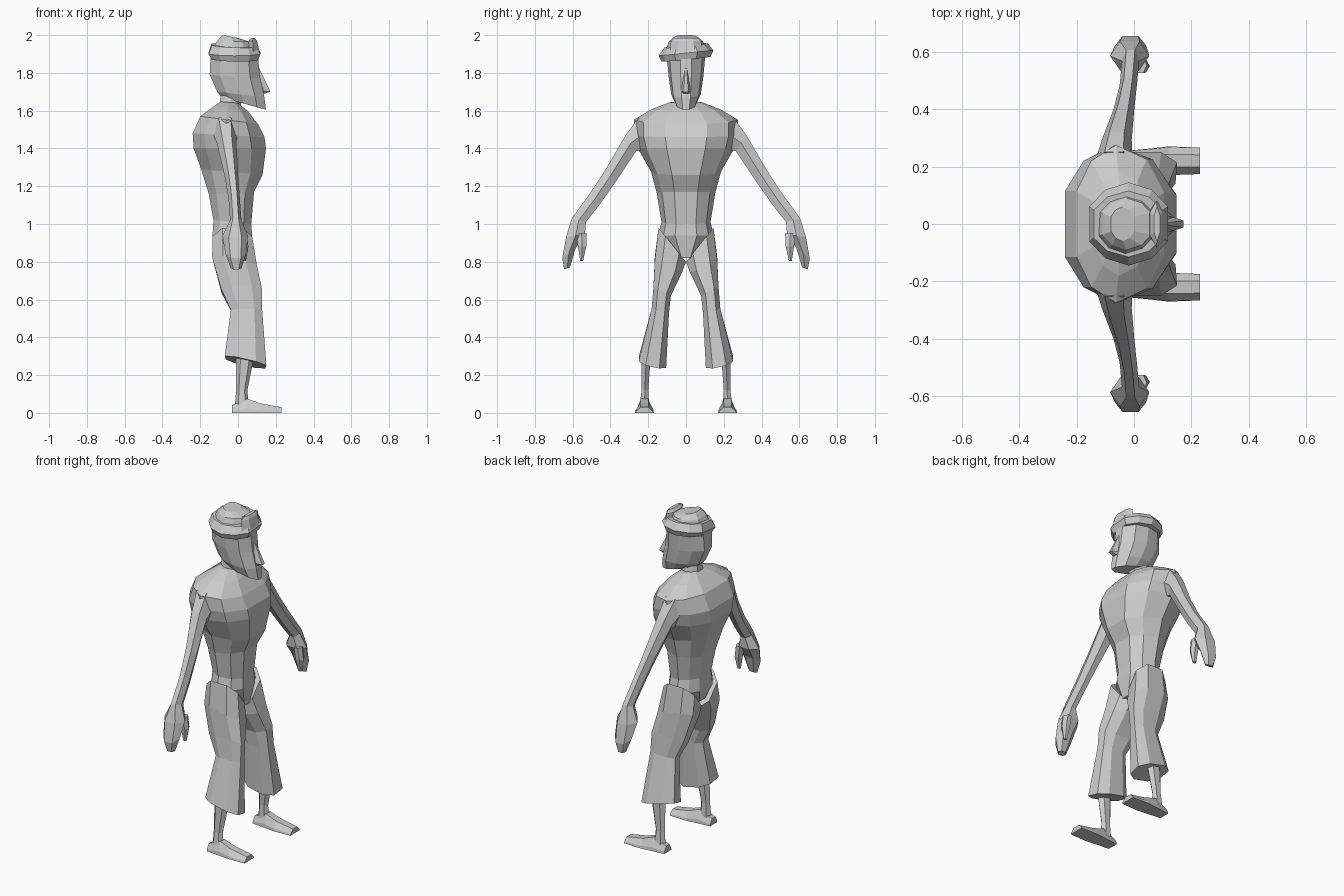
import bpy, bmesh
from mathutils import Vector

grey = bpy.data.materials.new("plain grey")
grey.diffuse_color = (0.6, 0.6, 0.6, 1)

# Half cross-sections: (position from a to b, fraction of half width)
BODY = [(0, .42), (.17, .8), (.45, 1), (.8, .82), (1, .4)]
HEAD = [(0, .4), (.2, .85), (.5, 1), (.8, .85), (1, .3)]
HAT = [(0, .42), (.2, .82), (.5, 1), (.8, .82), (1, .42)]
LIMB = [(0, .5), (.5, 1), (1, .5)]
LEG = [(0, .45), (.25, .95), (.75, 1), (1, .5)]
FOOT = [(0, 1), (.3, .95), (1, .45)]


def loft(name, rings, shape, mirror=False):
    """Skin rings given as (start, end, half-width vector)."""
    bm = bmesh.new()
    loops = []
    for a, b, side in rings:
        a, b, side = Vector(a), Vector(b), Vector(side)
        pts = [a.lerp(b, t) + side * s for t, s in shape]
        pts += [a.lerp(b, t) - side * s for t, s in reversed(shape)]
        loops.append([bm.verts.new(p) for p in pts])
    n = len(loops[0])
    for lo, hi in zip(loops, loops[1:]):
        for i in range(n):
            j = (i + 1) % n
            bm.faces.new((lo[i], lo[j], hi[j], hi[i]))
    bm.faces.new(loops[0])
    bm.faces.new(loops[-1])
    bmesh.ops.recalc_face_normals(bm, faces=bm.faces[:])
    mesh = bpy.data.meshes.new(name)
    bm.to_mesh(mesh)
    bm.free()
    mesh.materials.append(grey)
    obj = bpy.data.objects.new(name, mesh)
    bpy.context.collection.objects.link(obj)
    if mirror:
        mod = obj.modifiers.new("mirror", 'MIRROR')
        mod.use_axis = (False, True, False)
    return obj


def upright(name, rows, shape, tilt=0):
    """Centred part; rows are (back x, back z, front x, front z, half width)."""
    return loft(name, [((xb, 0, zb), (xf, 0, zf), (0, w, w * tilt))
                       for xb, zb, xf, zf, w in rows], shape)


def limb(name, rows, shape=LIMB):
    """Paired part; rows are (x, inner y, inner z, outer y, outer z, half depth)."""
    return loft(name, [((x, y1, z1), (x, y2, z2), (w, 0, 0))
                       for x, y1, z1, y2, z2, w in rows], shape, True)


# Torso and neck
upright("torso", [
    (-.11, .86, .06, .82, .06), (-.135, .94, .075, .94, .145),
    (-.13, 1.02, .07, 1.0, .13), (-.155, 1.16, .085, 1.17, .155),
    (-.195, 1.29, .13, 1.26, .185), (-.235, 1.40, .148, 1.40, .255),
    (-.24, 1.48, .14, 1.46, .275), (-.2, 1.57, .105, 1.53, .275),
    (-.14, 1.615, .05, 1.6, .18), (-.09, 1.648, .0, 1.64, .085)], BODY)
upright("neck", [(-.1, 1.62, .01, 1.61, .065), (-.09, 1.70, .03, 1.69, .05)], HAT)

# Head with a jutting pointed chin
upright("head", [
    (-.085, 1.67, .148, 1.605, .055), (-.11, 1.70, .14, 1.67, .078),
    (-.15, 1.79, .118, 1.77, .092), (-.145, 1.89, .105, 1.89, .102)], HEAD)
upright("nose", [
    (.1, 1.69, .14, 1.69, .022), (.1, 1.71, .172, 1.70, .024),
    (.09, 1.83, .11, 1.83, .007)], LIMB)

# Hat: band, crown and upturned front flap
upright("hat_band", [
    (-.14, 1.875, .105, 1.87, .13), (-.155, 1.905, .118, 1.905, .145),
    (-.14, 1.95, .1, 1.94, .115)], HAT, .1)
upright("hat_crown", [
    (-.13, 1.93, .07, 1.93, .105), (-.11, 1.97, .06, 1.965, .09),
    (-.08, 2.0, .0, 1.985, .06)], HAT)
upright("hat_flap", [
    (.05, 1.91, .115, 1.91, .085), (.055, 1.97, .1, 1.97, .08),
    (.07, 1.985, .09, 1.985, .06)], LIMB)

# Arms, hands and thumbs
limb("arm", [
    (-.07, .19, 1.40, .25, 1.565, .065), (-.06, .265, 1.385, .32, 1.47, .052),
    (-.035, .375, 1.22, .425, 1.29, .036), (-.02, .455, 1.105, .51, 1.16, .03),
    (-.012, .53, 1.01, .605, 1.03, .03)])
limb("hand", [
    (-.012, .53, 1.01, .605, 1.03, .03), (-.015, .535, .945, .635, .93, .068),
    (-.012, .585, .87, .655, .82, .055), (-.01, .615, .77, .645, .76, .028)])
limb("thumb", [
    (.02, .525, .95, .58, .95, .025), (.03, .528, .88, .572, .88, .025),
    (.03, .545, .805, .56, .805, .012)])

# Flared trouser legs with a hem that dips at the front
loft("trouser_leg", [
    ((-.03, 0, .80), (-.03, .145, .98), (.105, 0, 0)),
    ((-.015, .02, .755), (-.02, .165, .82), (.118, 0, -.02)),
    ((.015, .08, .62), (.02, .172, .67), (.108, 0, 0)),
    ((.045, .09, .53), (.045, .182, .55), (.083, 0, 0)),
    ((.04, .105, .25), (.04, .25, .285), (.11, 0, -.025))], LEG, True)

# Bare shins and feet
limb("shin", [
    (.04, .185, .32, .235, .32, .05), (.02, .2, .12, .235, .12, .03),
    (.02, .195, .04, .245, .04, .036)])
loft("foot", [((x, .22, 0), (x, .22, h), (0, w, 0)) for x, h, w in
              [(-.032, .04, .034), (.05, .075, .042), (.12, .05, .05), (.23, .03, .046)]],
     FOOT, True)
